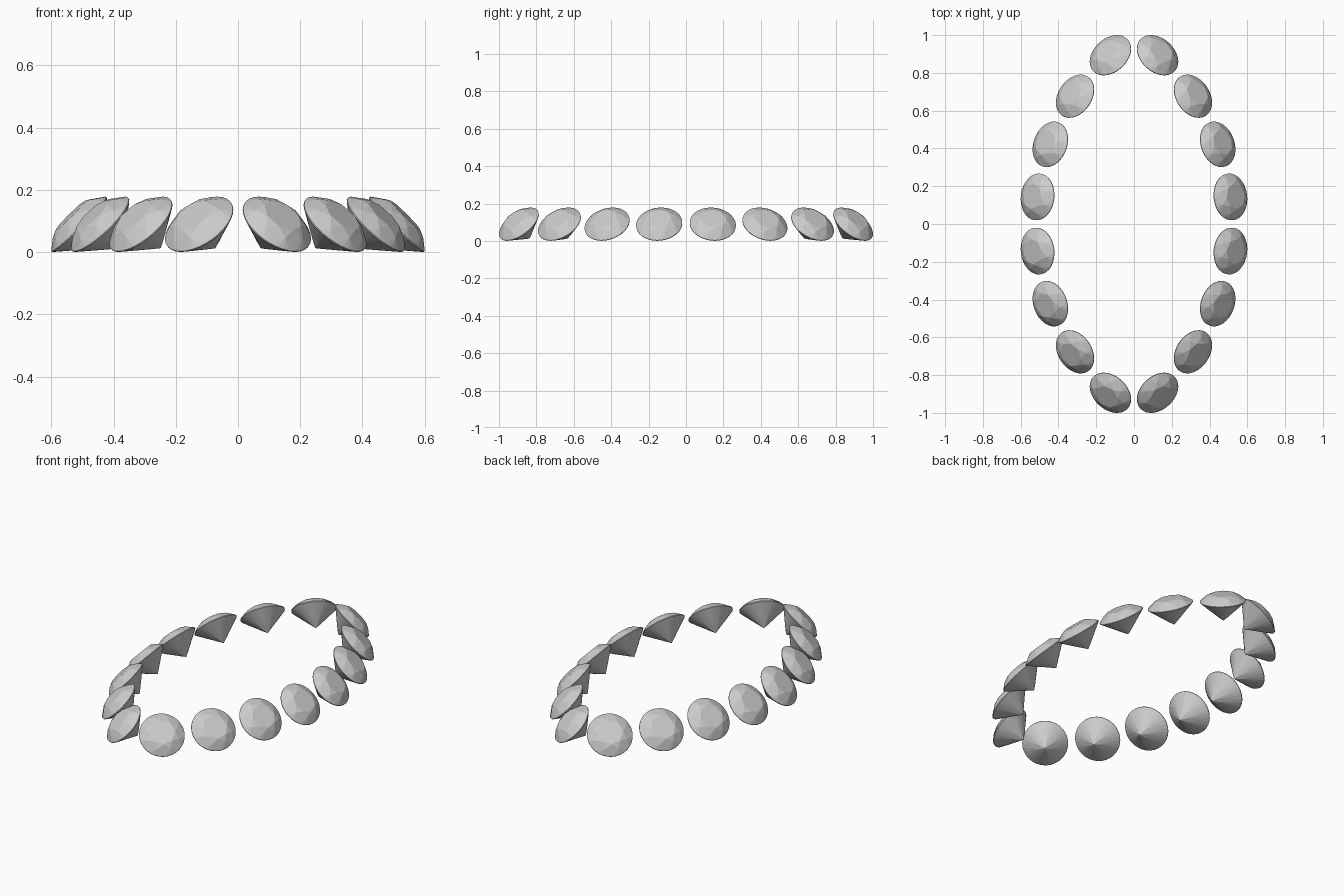
import bpy, bmesh, math
from mathutils import Matrix, Vector

if "Cube" in bpy.data.objects:
    bpy.data.objects.remove(bpy.data.objects["Cube"])

R = 0.124            # gem radius
ARC_R = 1.21         # radius of the two arcs forming the pointed oval
ARC_X = -0.691       # arc centre offset
STEP = math.radians(13.6)


def ring(n, radius, z, offset=0.0):
    return [Vector((radius * R * math.cos(a), radius * R * math.sin(a), z * R))
            for a in (math.tau * (i + offset) / n for i in range(n))]


# Round brilliant cut gem: convex hull of its facet corners
def gem_mesh():
    points = (ring(8, 0.55, 0.325)              # table
              + ring(8, 0.77, 0.213, 0.5)       # crown star tips
              + ring(32, 1.0, 0.015)            # girdle top
              + ring(32, 1.0, -0.015)           # girdle bottom
              + ring(8, 0.22, -0.70, 0.5)       # lower half tips
              + [Vector((0, 0, -0.875 * R))])   # culet
    bm = bmesh.new()
    for p in points:
        bm.verts.new(p)
    bmesh.ops.convex_hull(bm, input=bm.verts)
    bmesh.ops.dissolve_limit(bm, angle_limit=math.radians(0.5),
                             verts=bm.verts, edges=bm.edges)
    bmesh.ops.recalc_face_normals(bm, faces=bm.faces)
    mesh = bpy.data.meshes.new("gem")
    bm.to_mesh(mesh)
    bm.free()
    return mesh


# Eight gems on each arc, tilted outward by 45 degrees
mesh = gem_mesh()
for side, turn in (("right", 0.0), ("left", math.pi)):
    for i in range(8):
        a = (i - 3.5) * STEP
        place = Matrix.Translation((ARC_X + ARC_R * math.cos(a),
                                    ARC_R * math.sin(a), 0.0895))
        gem = bpy.data.objects.new(f"gem_{side}_{i + 1}", mesh)
        bpy.context.collection.objects.link(gem)
        gem.matrix_world = (Matrix.Rotation(turn, 4, 'Z') @ place
                            @ Matrix.Rotation(a, 4, 'Z')
                            @ Matrix.Rotation(math.radians(45), 4, 'Y'))
